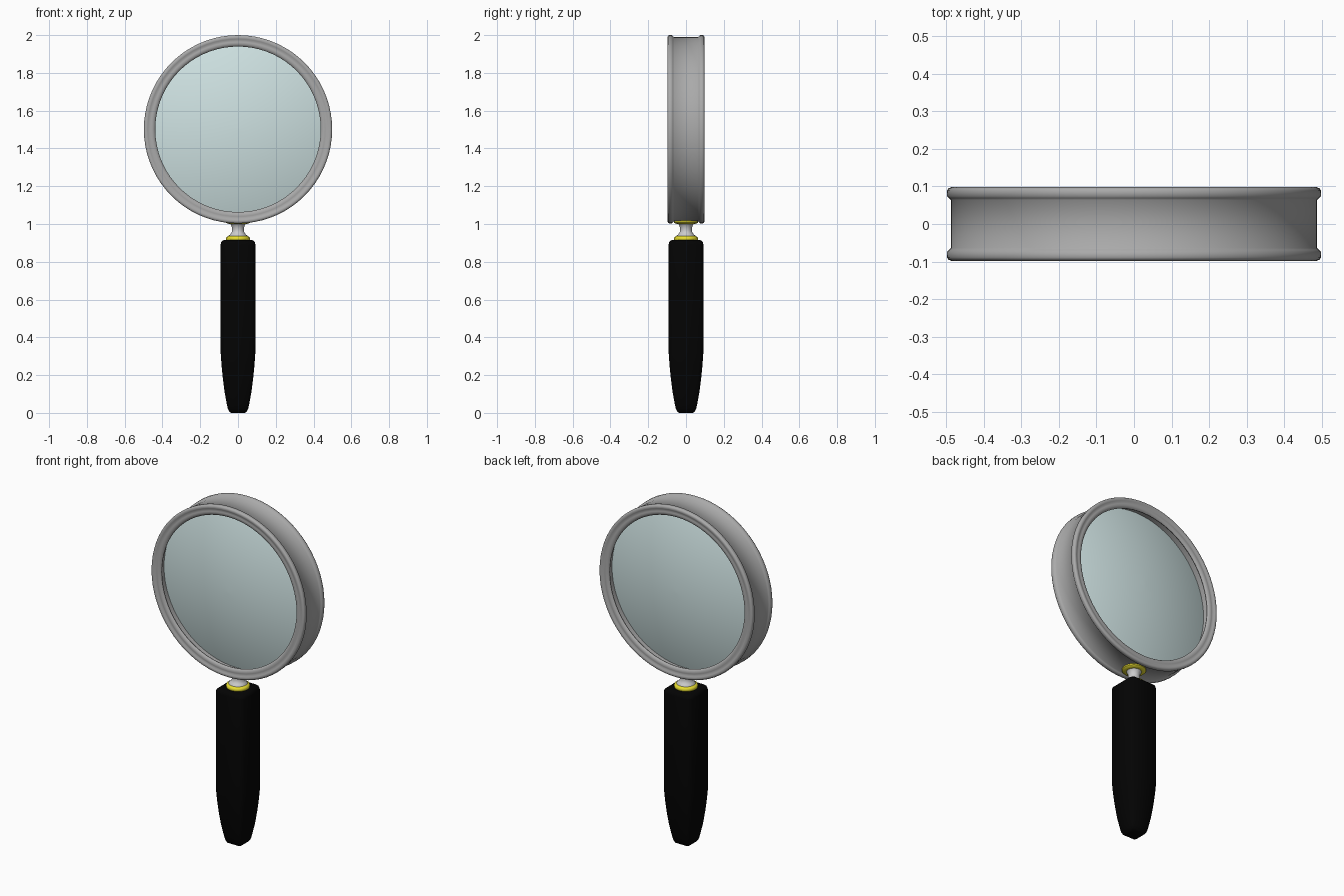
import bpy, bmesh, math
from mathutils import Matrix

if "Cube" in bpy.data.objects:
    bpy.data.objects.remove(bpy.data.objects["Cube"])


def material(name, color):
    m = bpy.data.materials.new(name)
    m.diffuse_color = color
    m.use_nodes = True
    m.node_tree.nodes["Principled BSDF"].inputs["Base Color"].default_value = m.diffuse_color
    return m


black = material("black_plastic", (0.001, 0.001, 0.001, 1))
brass = material("brass", (0.80, 0.72, 0.03, 1))
glass = material("glass", (0.62, 0.76, 0.76, 1))
steel = material("steel", (0.40, 0.40, 0.40, 1))


def finish(name, bm, mat, angle):
    bmesh.ops.recalc_face_normals(bm, faces=bm.faces)
    mesh = bpy.data.meshes.new(name)
    bm.to_mesh(mesh)
    bm.free()
    ob = bpy.data.objects.new(name, mesh)
    bpy.context.collection.objects.link(ob)
    if mat:
        mesh.materials.append(mat)
    bpy.ops.object.select_all(action='DESELECT')
    ob.select_set(True)
    bpy.context.view_layer.objects.active = ob
    bpy.ops.object.shade_smooth_by_angle(angle=math.radians(angle))
    return ob


def loft(bm, loops, closed=False):
    rings = [[bm.verts.new(p) for p in loop] for loop in loops]
    n = len(rings[0])
    pairs = list(zip(rings, rings[1:])) + ([(rings[-1], rings[0])] if closed else [])
    for a, b in pairs:
        for i in range(n):
            j = (i + 1) % n
            bm.faces.new((a[i], a[j], b[j], b[i]))
    if not closed:
        bm.faces.new(rings[0])
        bm.faces.new(rings[-1])


def lathe(name, profile, mat=None, segs=32, closed=False, face_y=None, angle=50):
    """Revolve (radius, height) points; face_y turns the axis to y at that z."""
    bm = bmesh.new()
    loft(bm, [[(r * math.cos(2 * math.pi * i / segs), r * math.sin(2 * math.pi * i / segs), h)
               for i in range(segs)] for r, h in profile], closed)
    if face_y is not None:
        bm.transform(Matrix.Translation((0, 0, face_y)) @ Matrix.Rotation(math.pi / 2, 4, 'X'))
    return finish(name, bm, mat, angle)


CENTRE = 1.5015

# Lens frame: channel-shaped band with a rounded, stepped lip on both sides
half = [(0.488, 0.064), (0.493, 0.069), (0.498, 0.074), (0.4985, 0.089), (0.495, 0.095),
        (0.487, 0.098), (0.478, 0.096), (0.470, 0.091), (0.462, 0.093), (0.452, 0.093),
        (0.443, 0.089), (0.438, 0.082), (0.440, 0.076), (0.468, 0.070)]
lathe("lens_frame", half + [(r, -h) for r, h in reversed(half)], steel,
      segs=72, closed=True, face_y=CENTRE)

# Biconvex lens seated in the channel
R, EDGE, BULGE, STEPS = 0.468, 0.018, 0.074, 12
cap = [(R * math.sin(t), EDGE + BULGE * (1 - math.sin(t) ** 2))
       for t in (math.pi / 2 * (1 - k / STEPS) for k in range(STEPS))]
cap.append((0.004, EDGE + BULGE))
lathe("lens", [(r, -h) for r, h in reversed(cap)] + cap, glass, segs=72, face_y=CENTRE)

# Brass collars and neck between frame and handle
lathe("lower_collar", [(0.055, 0.908), (0.062, 0.913), (0.064, 0.922), (0.062, 0.930),
                       (0.052, 0.936)], brass)
lathe("neck", [(0.052, 0.930), (0.050, 0.938), (0.040, 0.946), (0.033, 0.957), (0.031, 0.970),
               (0.033, 0.985), (0.039, 0.998), (0.046, 1.006)])
lathe("upper_collar", [(0.046, 1.000), (0.058, 1.003), (0.064, 1.008), (0.064, 1.016),
                       (0.058, 1.020)], brass)

# Handle: chamfered square section, tapering toward the butt
sections = [(0.036, 0.0), (0.046, 0.006), (0.054, 0.022), (0.060, 0.050), (0.071, 0.110),
            (0.080, 0.180), (0.087, 0.250), (0.092, 0.320), (0.092, 0.890),
            (0.089, 0.904), (0.078, 0.914)]
C = 0.8
octagon = [(1, -C), (1, C), (C, 1), (-C, 1), (-1, C), (-1, -C), (-C, -1), (C, -1)]
bm = bmesh.new()
loft(bm, [[(x * s, y * s, z) for x, y in octagon] for s, z in sections])
finish("handle", bm, black, 50)
